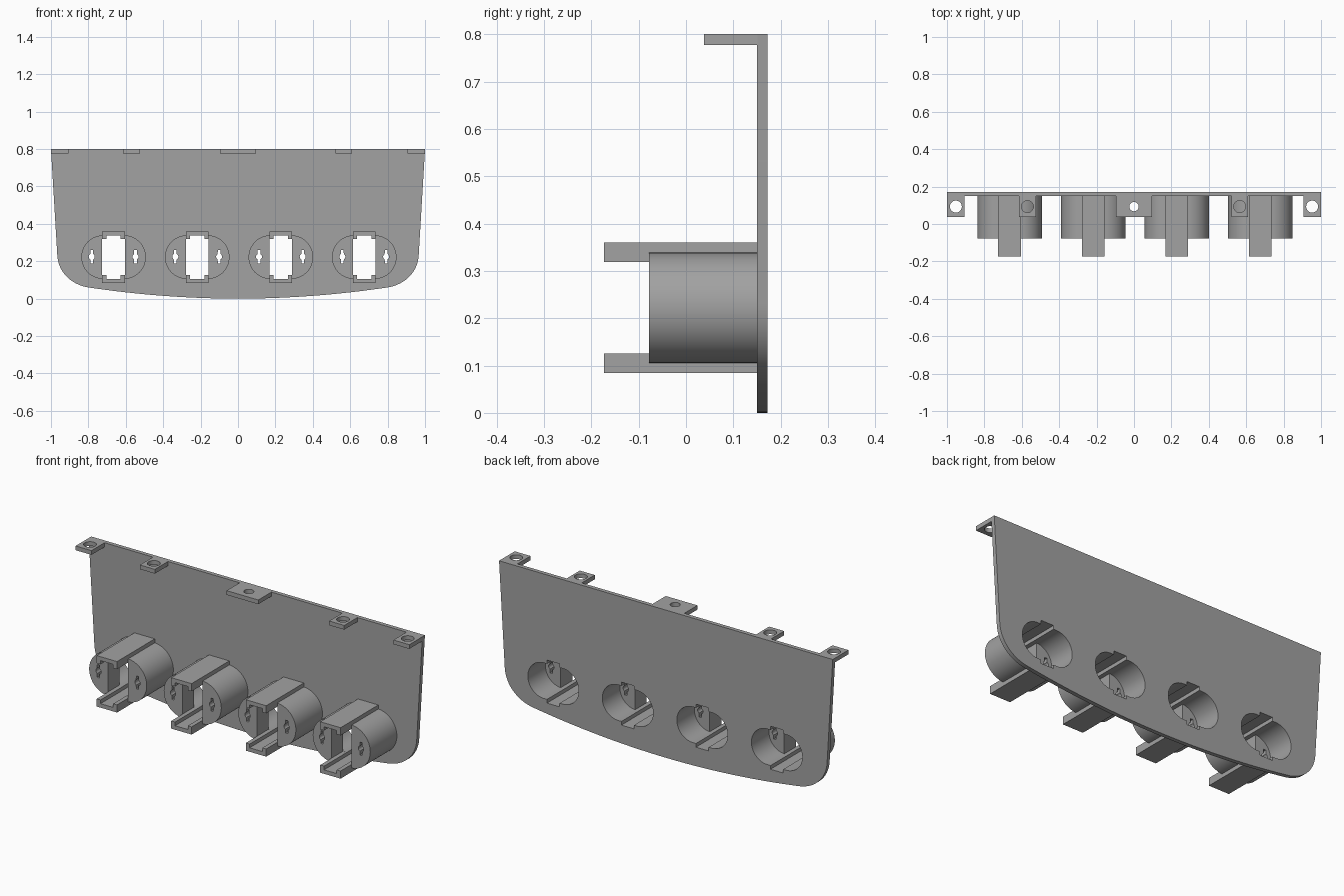
import bpy, bmesh, math
from mathutils import Vector
from mathutils.geometry import interpolate_bezier

if "Cube" in bpy.data.objects:
    bpy.data.objects.remove(bpy.data.objects["Cube"])

grey = bpy.data.materials.new("plain grey")
grey.diffuse_color = (0.36, 0.36, 0.36, 1)
grey.use_nodes = True
grey.node_tree.nodes["Principled BSDF"].inputs["Base Color"].default_value = grey.diffuse_color


def extrude(name, loops, a, b, axis="y"):
    """Fill closed loops (inner loops become holes) and extrude from a to b."""
    cu = bpy.data.curves.new(name, "CURVE")
    cu.dimensions = "2D"
    cu.fill_mode = "BOTH"
    cu.extrude = (b - a) / 2
    for pts in loops:
        s = cu.splines.new("POLY")
        s.points.add(len(pts) - 1)
        for p, q in zip(s.points, pts):
            p.co = (q[0], q[1], 0, 1)
        s.use_cyclic_u = True
    tmp = bpy.data.objects.new(name + "_curve", cu)
    bpy.context.collection.objects.link(tmp)
    bpy.context.view_layer.update()
    deps = bpy.context.evaluated_depsgraph_get()
    me = bpy.data.meshes.new_from_object(tmp.evaluated_get(deps))
    bpy.data.objects.remove(tmp)
    me.name = name
    bm = bmesh.new()
    bm.from_mesh(me)
    bmesh.ops.remove_doubles(bm, verts=bm.verts, dist=1e-5)
    bmesh.ops.recalc_face_normals(bm, faces=bm.faces)
    bm.to_mesh(me)
    bm.free()
    me.materials.clear()
    me.materials.append(grey)
    ob = bpy.data.objects.new(name, me)
    bpy.context.collection.objects.link(ob)
    if axis == "y":
        ob.rotation_euler.x = math.pi / 2
        ob.location.y = (a + b) / 2
    else:
        ob.location.z = (a + b) / 2
    return ob


def arc(cx, cy, r, d0, d1, n=32):
    return [(cx + r * math.cos(math.radians(d0 + (d1 - d0) * i / n)),
             cy + r * math.sin(math.radians(d0 + (d1 - d0) * i / n))) for i in range(n + 1)]


def circle(cx, cy, r, n=32):
    return arc(cx, cy, r, 0, 360, n)[:-1]


def shift(pts, dx, dz):
    return [(x + dx, z + dz) for x, z in pts]


def mirrored(half):
    """Complete a right-hand half profile with its left-hand mirror."""
    return half + [(-x, z) for x, z in reversed(half)]


# Shared dimensions of one socket, relative to its centre
CZ = 0.222
CENTRES = (-0.665, -0.218, 0.229, 0.675)
RO, RI, FLAT = 0.1165, 0.0965, 0.056      # outer and inner radius, half flat
RW, GW, RT = 0.061, 0.038, 0.138          # rail half width, groove, rail top


def side_arc(r):
    end = math.degrees(math.acos((RW - FLAT) / r))
    return arc(FLAT, 0, r, -end, end)


body_outer = mirrored([(RW, -RT)] + side_arc(RO) + [(RW, RT)])
body_inner = mirrored([(GW, -RO), (GW, -RI)] + side_arc(RI) + [(GW, RI), (GW, RO)])
rail = mirrored([(GW, RO), (GW, RI), (RW, RI), (RW, RT)])

# Round hole crossed by a narrow upright slot
key = [(0.007, -0.035)] + arc(0, 0, 0.016, -62, 62, 12) + [(0.007, 0.035)]
key = shift(mirrored(key), 0.117, 0.002)

# Back plate with tapered sides, rounded corners and bowed lower edge
corner = interpolate_bezier(Vector((0.80, 0.06)).to_3d(), Vector((0.885, 0.073)).to_3d(),
                            Vector((0.96, 0.135)).to_3d(), Vector((0.966, 0.23)).to_3d(), 16)
bottom = [(0.8 * i / 16, 0.06 * (i / 16) ** 2) for i in range(1, 16)]
right = bottom + [(p.x, p.y) for p in corner] + [(1, 0.8)]
outline = [(0, 0)] + mirrored(right)
extrude("back_plate", [outline] + [shift(body_inner, cx, CZ) for cx in CENTRES], 0.15, 0.172)

# Sockets: hollow sleeve, two front cheeks, two guide rails
for i, cx in enumerate(CENTRES, 1):
    extrude(f"socket_sleeve_{i}", [shift(body_outer, cx, CZ), shift(body_inner, cx, CZ)], 0.022, 0.15)
    for side, s in (("left", -1), ("right", 1)):
        loops = [[(s * x + cx, z + CZ) for x, z in lp] for lp in (side_arc(RO), key)]
        extrude(f"socket_cheek_{side}_{i}", loops, -0.078, 0.022)
    for side, s in (("lower", -1), ("upper", 1)):
        extrude(f"guide_rail_{side}_{i}", [[(x + cx, s * z + CZ) for x, z in rail]], -0.173, 0.022)

# Mounting tabs along the top edge
for i, (x0, x1, r) in enumerate(((-1, -0.905, 0.032), (-0.615, -0.525, 0.032), (-0.095, 0.095, 0.025),
                                 (0.52, 0.61, 0.032), (0.905, 1, 0.032)), 1):
    box = [(x0, 0.038), (x1, 0.038), (x1, 0.151), (x0, 0.151)]
    extrude(f"mounting_tab_{i}", [box, circle((x0 + x1) / 2, 0.093, r)], 0.777, 0.8, "z")

# Smooth the curved walls, keep edges sharp
for ob in bpy.context.scene.objects:
    ob.select_set(True)
    bpy.context.view_layer.objects.active = ob
bpy.ops.object.shade_smooth_by_angle(angle=math.radians(30))
